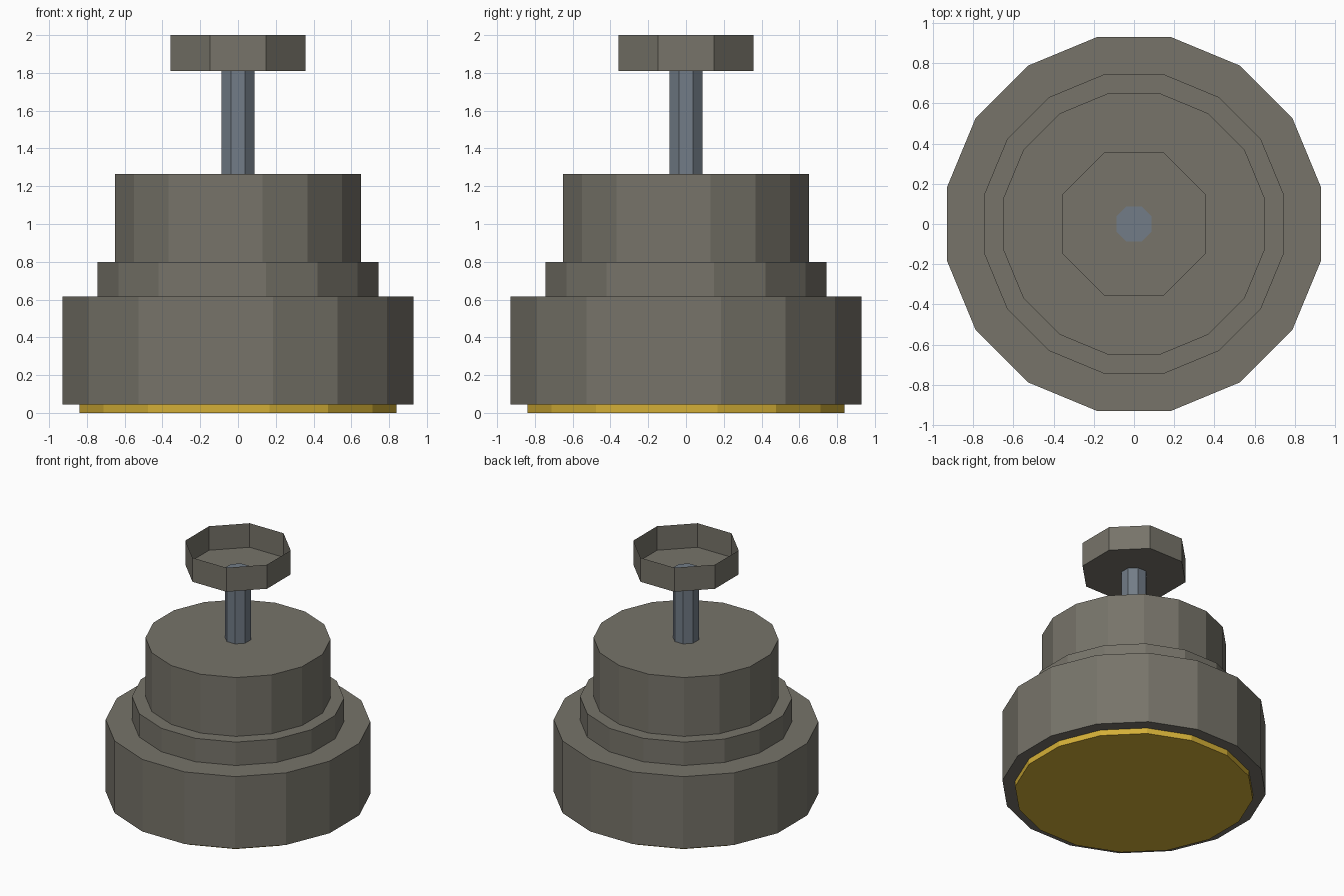
import bpy
import bmesh
import math

cube = bpy.data.objects.get("Cube")
if cube:
    bpy.data.objects.remove(cube, do_unlink=True)


def make_material(name, rgb):
    mat = bpy.data.materials.new(name)
    mat.use_nodes = True
    mat.diffuse_color = (*rgb, 1)
    mat.node_tree.nodes["Principled BSDF"].inputs["Base Color"].default_value = (*rgb, 1)
    return mat


def prism(name, sides, half_width, bottom, top, mat, open_top=False):
    """Upright regular prism with flat sides facing the axes."""
    radius = half_width / math.cos(math.pi / sides)
    bm = bmesh.new()
    rings = []
    for z in (bottom, top):
        angles = [math.tau * (i + 0.5) / sides for i in range(sides)]
        rings.append([bm.verts.new((radius * math.cos(a), radius * math.sin(a), z))
                      for a in angles])
    low, high = rings
    for i in range(sides):
        j = (i + 1) % sides
        bm.faces.new((low[i], low[j], high[j], high[i]))
    bm.faces.new(low[::-1])
    if not open_top:
        bm.faces.new(high)
    mesh = bpy.data.meshes.new(name)
    bm.to_mesh(mesh)
    bm.free()
    mesh.materials.append(mat)
    obj = bpy.data.objects.new(name, mesh)
    bpy.context.collection.objects.link(obj)
    return obj


stone = make_material("warm grey", (0.184, 0.174, 0.144))
steel = make_material("blue grey steel", (0.168, 0.202, 0.242))
gold = make_material("gold", (0.658, 0.429, 0.038))

# Stepped body, from the bottom plate up
prism("bottom_plate", 16, 0.84, 0.0, 0.05, gold)
prism("base_drum", 16, 0.93, 0.045, 0.615, stone)
prism("middle_ring", 16, 0.745, 0.61, 0.80, stone)
prism("upper_drum", 16, 0.65, 0.80, 1.265, stone)

# Stem and the thin open cup on top of it
prism("stem", 8, 0.088, 1.26, 1.815, steel)
prism("top_cup", 8, 0.357, 1.81, 2.0, stone, open_top=True)
